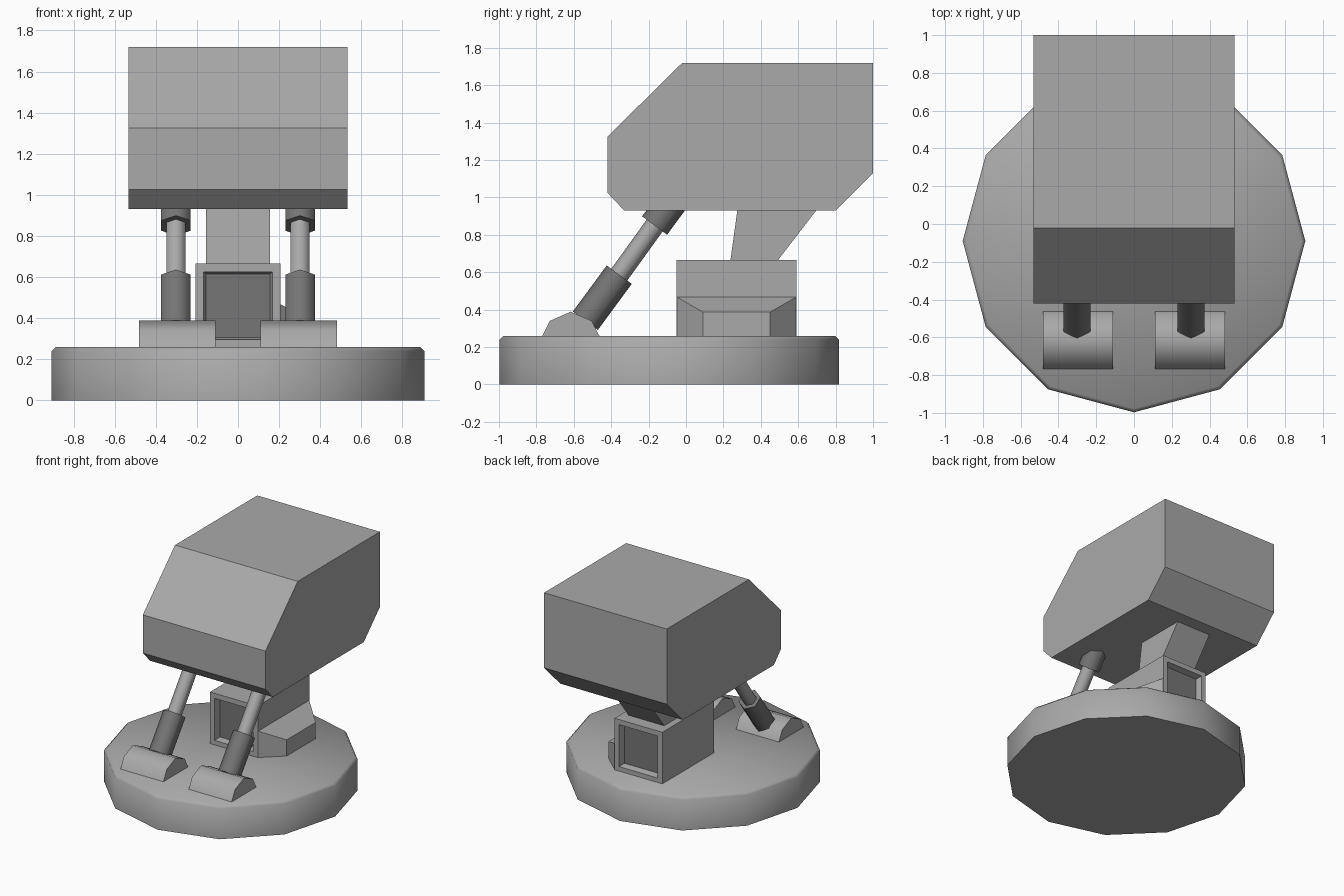
import bpy, bmesh, math
from mathutils import Vector

if "Cube" in bpy.data.objects:
    bpy.data.objects.remove(bpy.data.objects["Cube"])


def material(name, v):
    m = bpy.data.materials.new(name)
    m.diffuse_color = (v, v, v, 1)
    m.use_nodes = True
    m.node_tree.nodes["Principled BSDF"].inputs["Base Color"].default_value = m.diffuse_color
    return m


GREY = material("light grey", 0.40)
DARK = material("dark grey", 0.18)


def finish(name, bm, mats, smooth=None):
    """Turn a bmesh into an object, optionally smooth below an angle."""
    bmesh.ops.recalc_face_normals(bm, faces=bm.faces[:])
    me = bpy.data.meshes.new(name)
    bm.to_mesh(me)
    bm.free()
    for m in mats:
        me.materials.append(m)
    if smooth:
        for p in me.polygons:
            p.use_smooth = True
        me.set_sharp_from_angle(angle=math.radians(smooth))
    ob = bpy.data.objects.new(name, me)
    bpy.context.collection.objects.link(ob)
    return ob


def loft(name, ring_a, ring_b, mat, smooth=None):
    """Closed solid between two rings with equal point counts."""
    bm = bmesh.new()
    a = [bm.verts.new(p) for p in ring_a]
    b = [bm.verts.new(p) for p in ring_b]
    n = len(a)
    for i in range(n):
        j = (i + 1) % n
        bm.faces.new((a[i], a[j], b[j], b[i]))
    bm.faces.new(a[::-1])
    bm.faces.new(b)
    return finish(name, bm, [mat], smooth)


def prism(name, profile, x0, x1, mat, smooth=None):
    """Extrude a (y, z) profile along x."""
    return loft(name, [(x0, y, z) for y, z in profile],
                [(x1, y, z) for y, z in profile], mat, smooth)


def hex_rod(name, x, start, end, r, mat):
    """Six-sided rod between two (y, z) points, corners in the yz plane."""
    a, b = Vector((x, *start)), Vector((x, *end))
    side = Vector((1, 0, 0))
    up = (b - a).normalized().cross(side)
    ring = [r * (math.cos(k * math.pi / 3) * up + math.sin(k * math.pi / 3) * side)
            for k in range(6)]
    return loft(name, [a + v for v in ring], [b + v for v in ring], mat, 65)


# Twelve-sided base with a narrow chamfer on the top rim
bm = bmesh.new()
rings = []
for r, z in ((0.907, 0), (0.907, 0.24), (0.887, 0.26)):
    rings.append([bm.verts.new((r * math.cos(k * math.pi / 6),
                                -0.09 + r * math.sin(k * math.pi / 6), z))
                  for k in range(12)])
for lo, hi in zip(rings, rings[1:]):
    for i in range(12):
        j = (i + 1) % 12
        bm.faces.new((lo[i], lo[j], hi[j], hi[i]))
bm.faces.new(rings[0][::-1])
bm.faces.new(rings[-1])
finish("base", bm, [GREY], 50)

# Chamfered head block
prism("head", [(-0.42, 1.025), (-0.42, 1.325), (-0.02, 1.72), (1.0, 1.72),
               (1.0, 1.13), (0.80, 0.93), (-0.33, 0.93)], -0.533, 0.533, GREY)

# Slanted neck
prism("neck", [(0.237, 0.66), (0.488, 0.66), (0.70, 0.935), (0.275, 0.935)],
      -0.155, 0.155, GREY)

# Pedestal block with a dark recess in its front and back
bm = bmesh.new()
bmesh.ops.create_cube(bm, size=1)
for v in bm.verts:
    v.co = Vector((v.co.x * 0.415, 0.27 + v.co.y * 0.64, 0.46 + v.co.z * 0.41))
bm.normal_update()
for f in [f for f in bm.faces if abs(f.normal.y) > 0.9]:
    bmesh.ops.inset_region(bm, faces=[f], thickness=0.057)
    bmesh.ops.inset_region(bm, faces=[f], thickness=0.015, depth=-0.05)
    f.material_index = 1
finish("pedestal", bm, [GREY, DARK])

# Tapered housing on the right side of the pedestal only
loft("side_housing",
     [(0.205, -0.05, 0.25), (0.205, 0.59, 0.25), (0.205, 0.59, 0.468), (0.205, -0.05, 0.468)],
     [(0.36, 0.09, 0.25), (0.36, 0.45, 0.25), (0.36, 0.45, 0.387), (0.36, 0.09, 0.387)], GREY)

# Pair of tilted pistons on rounded mounts
for s, tag in ((-1, "left"), (1, "right")):
    prism(tag + "_mount", [(-0.771, 0.255), (-0.728, 0.34), (-0.616, 0.389),
                           (-0.504, 0.34), (-0.461, 0.255)], s * 0.11, s * 0.483, GREY, 50)
    x = s * 0.302
    hex_rod(tag + "_lower_cylinder", x, (-0.538, 0.341), (-0.357, 0.587), 0.083, DARK)
    hex_rod(tag + "_piston_rod", x, (-0.375, 0.562), (-0.15, 0.874), 0.053, GREY)
    hex_rod(tag + "_upper_cylinder", x, (-0.168, 0.85), (-0.05, 1.01), 0.083, DARK)
